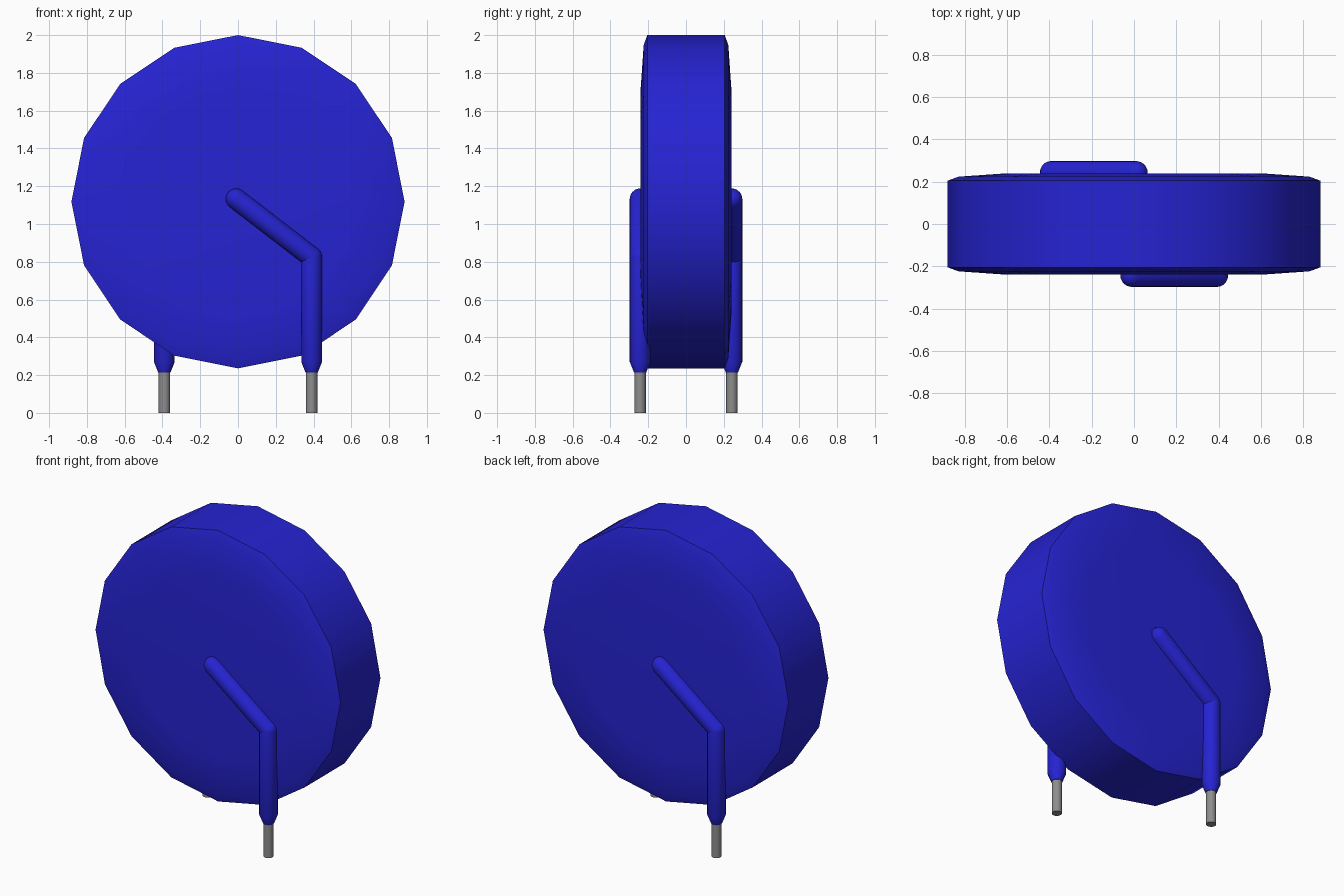
import bpy, bmesh, math
from mathutils import Vector

cube = bpy.data.objects.get("Cube")
if cube:
    bpy.data.objects.remove(cube, do_unlink=True)


def material(name, rgb):
    m = bpy.data.materials.new(name)
    m.diffuse_color = (*rgb, 1)
    m.use_nodes = True
    m.node_tree.nodes["Principled BSDF"].inputs["Base Color"].default_value = (*rgb, 1)
    return m


BLUE = material("blue coating", (0.019, 0.017, 0.65))
GREY = material("grey metal", (0.27, 0.27, 0.27))


def lathe(name, profile, origin, axis, mat, sides=20):
    """Revolve (radius, distance) points around an axis; zero radius closes to a point."""
    bm = bmesh.new()
    rings = []
    for r, h in profile:
        if r == 0:
            rings.append([bm.verts.new((0, 0, h))])
        else:
            rings.append([bm.verts.new((r * math.cos(2 * math.pi * i / sides),
                                        r * math.sin(2 * math.pi * i / sides), h))
                          for i in range(sides)])
    for a, b in zip(rings, rings[1:]):
        for i in range(sides):
            j = (i + 1) % sides
            ids = [a[i % len(a)], a[j % len(a)], b[j % len(b)], b[i % len(b)]]
            bm.faces.new(list(dict.fromkeys(ids)))
    for ring in (rings[0], rings[-1]):
        if len(ring) > 1:
            bm.faces.new(ring)
    bmesh.ops.recalc_face_normals(bm, faces=bm.faces)
    rot = Vector((0, 0, 1)).rotation_difference(Vector(axis).normalized()).to_matrix()
    for v in bm.verts:
        v.co = rot @ v.co + Vector(origin)
    mesh = bpy.data.meshes.new(name)
    bm.to_mesh(mesh)
    bm.free()
    mesh.materials.append(mat)
    ob = bpy.data.objects.new(name, mesh)
    bpy.context.collection.objects.link(ob)
    bpy.ops.object.select_all(action='DESELECT')
    ob.select_set(True)
    bpy.context.view_layer.objects.active = ob
    bpy.ops.object.shade_smooth_by_angle(angle=math.radians(30))
    return ob


def dome(r, h, up=1, steps=5):
    """Quarter-circle profile ending (up) or starting (down) at the axis."""
    pts = [(r * math.cos(math.pi / 2 * k / steps) if k < steps else 0,
            h + up * r * math.sin(math.pi / 2 * k / steps)) for k in range(steps + 1)]
    return pts if up > 0 else pts[::-1]


# Sixteen-sided disc with softly domed faces
half = [(0.882, 0.205), (0.83, 0.224), (0.60, 0.24)]
lathe("disc_body", [(r, -h) for r, h in half[::-1]] + half,
      (0, 0, 1.118), (0, 1, 0), BLUE, 16)

# Coated bent lead and bare pin on each face, half a turn apart
R = 0.055
for s, side in ((1, "front"), (-1, "back")):
    x, y = 0.39 * s, -0.243 * s
    bend = Vector((x, y, 0.825))
    tip = Vector((-0.01 * s, y, 1.133))
    lathe(side + "_lead_leg", [(0.033, 0.215), (R, 0.27)] + dome(R, bend.z),
          (x, y, 0), (0, 0, 1), BLUE)
    length = (tip - bend).length
    lathe(side + "_lead_arm", dome(R, 0, -1) + dome(R, length), bend, tip - bend, BLUE)
    lathe(side + "_pin", [(0.03, 0), (0.03, 0.26)], (x, y, 0), (0, 0, 1), GREY)
